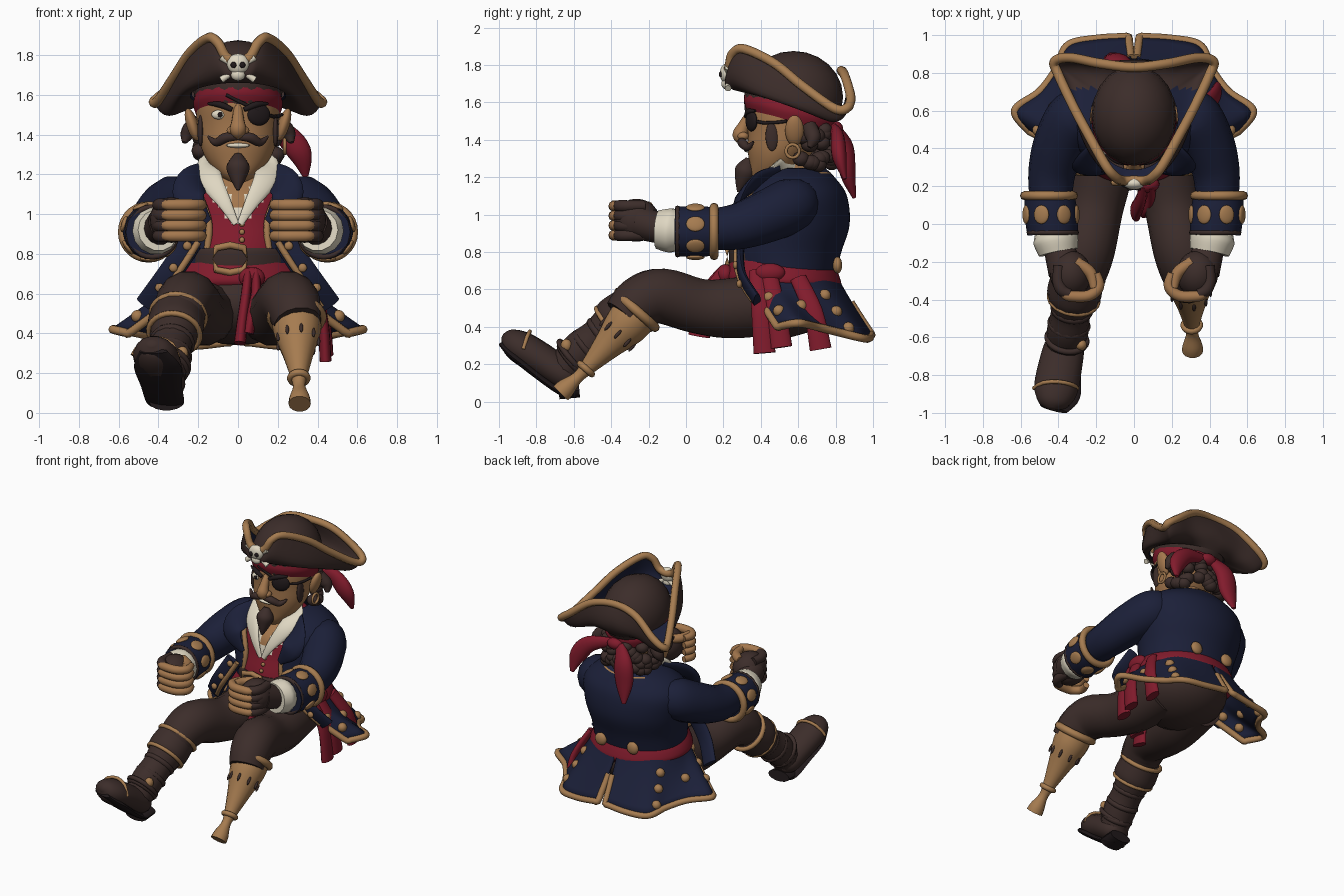
import bpy, bmesh, math, random
from mathutils import Vector

default_cube = bpy.data.objects.get("Cube")
if default_cube:
    bpy.data.objects.remove(default_cube)
random.seed(4)


def material(name, colour):
    m = bpy.data.materials.new(name)
    m.use_nodes = True
    m.diffuse_color = (*colour, 1)
    m.node_tree.nodes["Principled BSDF"].inputs["Base Color"].default_value = (*colour, 1)
    return m


NAVY = material("navy cloth", (.011, .014, .04))
BROWN = material("brown leather", (.045, .026, .023))
DARK = material("near black", (.015, .01, .011))
RED = material("red cloth", (.22, .011, .025))
GOLD = material("gold trim", (.38, .20, .08))
SKIN = material("tan skin", (.37, .185, .075))
WHITE = material("cream linen", (.74, .68, .54))


def finish(obj, name, mats):
    obj.name = name
    for m in mats:
        obj.data.materials.append(m)
    bpy.ops.object.select_all(action="DESELECT")
    obj.select_set(True)
    bpy.context.view_layer.objects.active = obj
    bpy.ops.object.shade_smooth_by_angle(angle=math.radians(50))


def spline(points, steps=5, closed=False):
    """Catmull-Rom through tuples of any length."""
    count = len(points)
    pick = (lambda i: points[i % count]) if closed else (lambda i: points[max(0, min(count - 1, i))])
    out = []
    for i in range(count if closed else count - 1):
        for j in range(steps):
            t = j / steps
            out.append(tuple(b + t / 2 * (c - a + t * (2 * a - 5 * b + 4 * c - d + t * (3 * (b - c) + d - a)))
                             for a, b, c, d in zip(pick(i - 1), pick(i), pick(i + 1), pick(i + 2))))
    return out if closed else out + [tuple(points[-1])]


def grid(name, rows, mats, wrap=False, cap=False, thick=0, rule=None):
    """Skin a list of equal rows of points."""
    bm = bmesh.new()
    vs = [[bm.verts.new(p) for p in row] for row in rows]
    n = len(rows[0])
    for a, b in zip(vs, vs[1:]):
        for i in range(n if wrap else n - 1):
            j = (i + 1) % n
            bm.faces.new((a[i], a[j], b[j], b[i]))
    if cap:
        bm.faces.new(vs[0])
        bm.faces.new(vs[-1])
    bmesh.ops.recalc_face_normals(bm, faces=bm.faces)
    if rule:
        for f in bm.faces:
            f.material_index = rule(f.calc_center_median())
    me = bpy.data.meshes.new(name)
    bm.to_mesh(me)
    bm.free()
    obj = bpy.data.objects.new(name, me)
    bpy.context.collection.objects.link(obj)
    if thick:
        mod = obj.modifiers.new("thickness", "SOLIDIFY")
        mod.thickness, mod.offset = thick, 0
    finish(obj, name, mats)


def tube(name, points, mat, flat=(1, 1), up=(0, 0, 1), steps=5, sides=14, closed=False):
    """Sweep an ellipse along points of (x, y, z, radius)."""
    path = spline(points, steps, closed)
    n, rows = len(path), []
    for i, p in enumerate(path):
        ahead = path[(i + 1) % n] if closed else path[min(i + 1, n - 1)]
        behind = path[i - 1] if closed else path[max(i - 1, 0)]
        t = (Vector(ahead[:3]) - Vector(behind[:3])).normalized()
        s = t.cross(Vector(up)).normalized()
        u = s.cross(t)
        rows.append([Vector(p[:3]) + p[3] * (s * math.cos(a) * flat[0] + u * math.sin(a) * flat[1])
                     for a in (math.tau * k / sides for k in range(sides))])
    if closed:
        rows.append(rows[0])
    grid(name, rows, [mat], wrap=True, cap=not closed)


def cord(name, points, radius, mat=GOLD, closed=False):
    tube(name, [(*p[:3], radius) for p in points], mat, steps=2, sides=8, closed=closed)


def ball(name, loc, size, mat, rot=(0, 0, 0)):
    bpy.ops.mesh.primitive_uv_sphere_add(segments=20, ring_count=12, location=loc, rotation=rot)
    bpy.context.object.scale = size
    finish(bpy.context.object, name, [mat])


def hoop(name, loc, direction, radius, thick, mat=GOLD):
    bpy.ops.mesh.primitive_torus_add(location=loc, major_radius=radius, minor_radius=thick, major_segments=28,
                                     minor_segments=8, rotation=Vector(direction).to_track_quat("Z", "Y").to_euler())
    finish(bpy.context.object, name, [mat])


def oval(z, cy, rx, ry, gap=0, tilt=0, n=56):
    """Horizontal oval of points, optionally open at the front."""
    out = []
    for i in range(n + 1 if gap else n):
        a = gap + (math.tau - 2 * gap) * i / n
        out.append(Vector((rx * math.sin(a), cy - ry * math.cos(a), z + tilt * math.cos(a))))
    return out


def lathe(name, sections, mats, rule=None, tilt=0):
    grid(name, [oval(*s, tilt=tilt) for s in spline(sections, 5)], mats, True, True, 0, rule)


# Torso: vest, shirt and bare chest coloured by a V neckline
def neckline(c):
    if c.y > .56:
        return 0
    return 2 if abs(c.x) < (c.z - 1.0) * .5 else 1 if abs(c.x) < (c.z - .92) * .8 else 0


lathe("vest_and_chest", [(.62, .5, .29, .26), (.8, .52, .29, .28), (.95, .56, .31, .275), (1.08, .57, .29, .25),
                         (1.17, .57, .2, .17), (1.23, .57, .12, .12)], [RED, WHITE, SKIN], neckline)
tube("neck", [(0, .58, 1.1, .12), (0, .55, 1.3, .11)], SKIN, up=(0, 1, 0))

# Open coat
coat = [oval(*s) for s in spline([(1.24, .6, .14, .14, .9), (1.19, .59, .28, .2, .75), (1.1, .58, .37, .27, .55),
                                  (.95, .57, .36, .295, .42), (.8, .54, .33, .28, .5), (.68, .53, .32, .26, .6)])]
grid("coat_body", coat, [NAVY], thick=.02)
cord("coat_collar_trim", coat[3][18:-18], .012)
lathe("sash", [(.6, .52, .32, .28), (.64, .52, .36, .31), (.69, .52, .35, .3), (.74, .52, .32, .28)], [RED], tilt=.02)
lathe("belt", [(.73, .52, .295, .285), (.75, .52, .3, .29), (.81, .52, .3, .29), (.83, .52, .295, .28)], [BROWN])
cord("belt_buckle", [(x - .04, .22, z) for x, z in ((-.07, .72), (.07, .72), (.07, .83), (-.07, .83))], .018, closed=True)
for i in range(3):
    ball("vest_button", (.02, .245 + i * .02, .87 + i * .04), (.014, .012, .014), GOLD)

for s, side in ((1, "left"), (-1, "right")):
    # Coat front edge, hanging flap, lapel, shirt collar
    cord(side + "_coat_front_trim", [row[0 if s > 0 else -1] for row in coat[6:20]], .018)
    flap = [(s * .2, .275, .86), (s * .27, .27, .75), (s * .34, .29, .65), (s * .42, .36, .54)]
    tube(side + "_coat_flap", [(x + s * .04, y + .02, z, .06) for x, y, z in flap], NAVY, (1, .35), up=(0, 1, 0))
    cord(side + "_coat_flap_trim", flap, .017)
    for x, y, z in flap[:3]:
        ball(side + "_flap_button", (x + s * .055, y - .005, z - .02), (.022, .015, .022), GOLD)
    tube(side + "_lapel", [(s * .15, .27, .96, .02), (s * .24, .28, 1.07, .075), (s * .23, .36, 1.16, .08),
                           (s * .15, .5, 1.23, .04)], NAVY, (1, .3), up=(0, 1, 0))
    tube(side + "_shirt_collar", [(s * .01, .275, .95, .015), (s * .07, .3, 1.06, .035), (s * .14, .38, 1.18, .06),
                                  (s * .14, .51, 1.26, .05), (0, .68, 1.26, .03)], WHITE, (1, .35), up=(0, 1, 0))
    # Flared coat skirt with trimmed hem and buttons
    hem = spline([(.55, .49, .40), (.63, .6, .42), (.5, .7, .40), (.41, .82, .37), (.35, .945, .34),
                  (.2, .98, .34), (.03, .99, .36)])
    skirt = []
    for r in range(9):
        t, row = r / 8, []
        for i, h in enumerate(hem):
            a = .6 + (math.pi - .61) * i / (len(hem) - 1)
            w = Vector((.32 * math.sin(a), .53 - .26 * math.cos(a), .7))
            p = w.lerp(Vector(h), t ** 1.15)
            row.append(Vector((s * p.x, p.y, .7 + (h[2] - .7) * t)))
        skirt.append(row)
    grid(side + "_coat_skirt", skirt, [NAVY], thick=.015)
    cord(side + "_skirt_trim", [r[0] for r in skirt] + skirt[-1][1:-1] + [r[-1] for r in skirt[:3:-1]], .022)
    for r, c in ((2, 3), (4, 3), (6, 3), (3, 18), (5, 18), (7, 18), (5, 10)):
        ball(side + "_skirt_button", skirt[r][c], (.032, .032, .032), GOLD)
    ball(side + "_back_button", (s * .13, .81, .73), (.045, .025, .045), GOLD)

    # Arm, turned-back cuff and shirt cuff
    tube(side + "_sleeve", [(s * .23, .6, 1.09, .1), (s * .31, .57, 1.055, .145), (s * .39, .43, .99, .14),
                            (s * .435, .27, .935, .125), (s * .44, .1, .92, .11)], NAVY)
    tube(side + "_cuff", [(s * .45, .16, .91, .13), (s * .44, .06, .91, .14), (s * .43, -.05, .91, .135)], NAVY)
    hoop(side + "_cuff_trim", (s * .45, .15, .91), (0, 1, 0), .13, .024)
    hoop(side + "_cuff_lining", (s * .43, -.045, .91), (0, 1, 0), .125, .014, BROWN)
    for a in range(7):
        b = a * math.tau / 7 + .3
        ball(side + "_cuff_button", (s * (.44 + .138 * math.cos(b)), .05, .91 + .138 * math.sin(b)), (.015, .05, .042),
             GOLD, (0, -s * b, 0))
    tube(side + "_shirt_cuff", [(s * .43, -.03, .91, .1), (s * .415, -.08, .915, .12), (s * .4, -.15, .92, .105)], WHITE)
    # Gloved fist with bare finger ends
    tube(side + "_glove_wrist", [(s * .4, -.12, .92, .08), (s * .36, -.25, .96, .095)], BROWN)
    ball(side + "_glove", (s * .335, -.265, .97), (.11, .125, .115), BROWN)
    for k in range(4):
        z = .89 + k * .052
        tube(side + "_glove_finger", [(s * .395, -.22, z, .03), (s * .4, -.3, z, .032), (s * .38, -.35, z, .033),
                                      (s * .34, -.37, z, .028)], BROWN, sides=10)
        tube(side + "_finger", [(s * .375, -.37, z, .02), (s * .34, -.382, z, .029), (s * .24, -.38, z, .03),
                                (s * .185, -.33, z, .028), (s * .2, -.26, z, .022)], SKIN, sides=10)
    tube(side + "_thumb", [(s * .31, -.2, 1.04, .03), (s * .23, -.26, 1.04, .032), (s * .21, -.34, 1.05, .022)], SKIN)

    # Thigh and knee
    tube(side + "_trouser_leg", [(s * .15, .5, .53, .17), (s * .18, .25, .5, .165), (s * .21, .07, .51, .15),
                                 (s * .25, -.13, .565, .15), (s * .28, -.25, .53, .14), (s * .3, -.33, .45, .12)], BROWN)

    # Ear, hair and brow
    ball(side + "_ear", (s * .23, .58, 1.45), (.03, .05, .085), SKIN, (0, s * .3, 0))
    ball(side + "_sideburn", (s * .188, .46, 1.42), (.016, .035, .08), BROWN)
    tube(side + "_hair_lock", [(s * .2, .66, 1.47, .04), (s * .25, .68, 1.41, .04), (s * .27, .66, 1.36, .012)], BROWN)
    tube(side + "_eyebrow", [(s * .03, .322, 1.525, .012), (s * .09, .335, 1.55, .016), (s * .15, .37, 1.555, .006)], DARK)
    tube(side + "_moustache", [(0, .3, 1.385, .014), (s * .06, .3, 1.385, .025), (s * .11, .33, 1.36, .02),
                               (s * .15, .36, 1.39, .006)], BROWN)
    ball(side + "_nostril", (s * .032, .305, 1.42), (.025, .03, .022), SKIN)

# Pelvis
ball("trouser_seat", (0, .49, .55), (.31, .31, .21), BROWN)

# Boot
leg_dir = Vector((-.07, -.4, -.33))
tube("boot_shaft", [(-.3, -.28, .49, .125), (-.32, -.38, .41, .125), (-.335, -.47, .34, .105), (-.35, -.56, .27, .11),
                    (-.365, -.63, .19, .1), (-.37, -.66, .13, .09)], BROWN)
tube("boot_cuff", [(-.3, -.27, .5, .135), (-.315, -.36, .43, .145), (-.32, -.4, .4, .135)], BROWN)
hoop("boot_cuff_trim", (-.3, -.28, .49), leg_dir, .135, .016)
hoop("boot_cuff_edge", (-.32, -.395, .4), leg_dir, .13, .014)
for i in range(3):
    hoop("boot_fold", Vector((-.33, -.45, .355)) + leg_dir * i * .2, leg_dir, .095, .02, BROWN)
hoop("boot_strap", (-.355, -.61, .24), leg_dir, .105, .016, BROWN)
ball("boot_strap_buckle", (-.28, -.64, .3), (.03, .03, .035), GOLD)
tube("boot_foot", [(-.36, -.58, .1, .04), (-.365, -.63, .13, .095), (-.39, -.75, .21, .11), (-.415, -.88, .29, .11),
                   (-.43, -.95, .335, .075), (-.435, -.98, .35, .02)], BROWN, (1.05, .8))
tube("boot_sole", [(-.36, -.6, .03, .05), (-.365, -.66, .05, .09), (-.385, -.78, .135, .1), (-.405, -.9, .235, .115),
                   (-.425, -.98, .31, .07)], DARK, (1.05, .22))
tube("boot_heel", [(-.36, -.57, .06, .085), (-.36, -.68, .05, .085)], DARK, (1, .45))
cord("boot_toe_seam", [(-.53, -.87, .29), (-.48, -.84, .36), (-.4, -.835, .375), (-.33, -.85, .345), (-.3, -.87, .28)], .011)

# Wooden leg
peg_dir = Vector((.01, -.36, -.41))
tube("wooden_leg", [(.295, -.25, .49, .12), (.297, -.32, .41, .12), (.302, -.42, .3, .08), (.306, -.53, .18, .042),
                    (.308, -.58, .13, .032), (.31, -.64, .075, .052), (.31, -.67, .045, .056)], GOLD)
hoop("wooden_leg_rim", (.295, -.26, .48), peg_dir, .125, .026)
hoop("wooden_leg_ring", (.306, -.535, .175), peg_dir, .042, .018)
for i in range(9):
    a, r = i * math.tau / 9, .105
    ball("wood_grain", (.3 + r * math.cos(a), -.365 + r * .75 * math.sin(a), .36 - r * .66 * math.sin(a)),
         (.009, .009, .03), BROWN, (-.72, 0, 0))

# Hanging sash ends
for path in ([(.05, .22, .7), (.04, .14, .6), (.02, .09, .45), (.01, .07, .35)],
             [(.09, .22, .7), (.09, .15, .6), (.07, .1, .5), (.05, .09, .40)],
             [(.33, .38, .7), (.42, .40, .5), (.44, .42, .26)], [(.34, .44, .7), (.43, .48, .5), (.45, .51, .29)],
             [(.35, .6, .66), (.43, .68, .48), (.44, .72, .28)]):
    n = len(path) - 1
    tube("sash_end", [(*p, .045 + .015 * i / n) for i, p in enumerate(path)], RED, (.5, 1), up=(0, 1, 0))
ball("sash_knot", (.07, .21, .68), (.065, .045, .055), RED)
ball("side_sash_knot", (.35, .45, .69), (.04, .08, .05), RED)

# Head and face
lathe("head", [(1.16, .45, .05, .07), (1.2, .46, .1, .11), (1.27, .48, .155, .14), (1.35, .51, .19, .18),
               (1.45, .54, .205, .21), (1.55, .55, .21, .225), (1.65, .55, .19, .21)], [SKIN])
tube("nose", [(0, .34, 1.54, .02), (0, .305, 1.47, .032), (0, .29, 1.425, .042), (0, .31, 1.39, .025)], SKIN, up=(0, 1, 0))
tube("goatee", [(0, .34, 1.3, .02), (0, .32, 1.24, .058), (0, .3, 1.18, .04), (0, .28, 1.12, .008)], BROWN, up=(0, 1, 0))
ball("teeth", (0, .33, 1.345), (.06, .02, .012), WHITE)
ball("eye", (-.095, .355, 1.5), (.038, .02, .024), WHITE)
ball("pupil", (-.09, .335, 1.5), (.012, .006, .014), DARK)
ball("eye_patch", (.105, .35, 1.5), (.062, .022, .055), DARK, (0, 0, .4))
cord("patch_strap", [(-.06, .32, 1.6), (.1, .335, 1.52), (.18, .42, 1.49), (.22, .54, 1.5)], .009, DARK)
hoop("earring", (.235, .57, 1.34), (1, 0, 0), .035, .009)
for i in range(45):
    a, z = random.uniform(-1.5, 1.5), random.uniform(1.26, 1.46)
    ball("hair_curl", (.19 * math.sin(a), .6 + .18 * math.cos(a), z), (.045, .045, .04), BROWN)

# Bandana and its tails
lathe("bandana", [(1.5, .555, .21, .23), (1.55, .555, .225, .245), (1.6, .555, .215, .235)], [RED], tilt=.06)
ball("bandana_knot", (.02, .8, 1.46), (.06, .04, .04), RED)
for path in ([(-.02, .8, 1.46, .035), (-.08, .85, 1.36, .07), (-.1, .865, 1.22, .065), (-.12, .9, 1.09, .015)],
             [(.06, .79, 1.46, .03), (.22, .81, 1.41, .055), (.31, .82, 1.31, .06), (.34, .85, 1.19, .015)]):
    tube("bandana_tail", path, RED, (1, .65), up=(0, 1, 0))

# Three-cornered hat
half = [(.06, .23, 1.79), (.1, .25, 1.86), (.15, .31, 1.885), (.24, .47, 1.81), (.32, .62, 1.69), (.4, .79, 1.57),
        (.42, .86, 1.57), (.34, .88, 1.63), (.18, .85, 1.74)]
edge = spline([(0, .23, 1.77)] + half + [(0, .83, 1.77)] + [(-x, y, z) for x, y, z in half[::-1]], closed=True)


def brim(inset):
    rows = []
    for r in range(9):
        t, row = r / 8, []
        for e in edge:
            out = Vector((e[0], e[1] - .55, 0)).normalized()
            y = .55 + .27 * out.y
            p = Vector((.24 * out.x, y, 1.66 - (y - .28) * .24)).lerp(Vector(e), t)
            bulge = math.sin(math.pi * t)
            drop = .015 + .06 * abs(out.x)
            row.append(p + out * (.045 * bulge - inset) + Vector((0, 0, inset - drop * bulge)))
        rows.append(row)
    return rows


grid("hat_brim", brim(0), [BROWN], wrap=True)
grid("hat_lining", brim(.008), [NAVY, BROWN], wrap=True, rule=lambda c: int(c.y > .72))
cord("hat_trim", edge, .026, closed=True)
ball("hat_crown", (0, .575, 1.63), (.225, .265, .245), BROWN)

# Skull badge on the hat front
ball("badge_skull", (0, .215, 1.755), (.056, .034, .052), WHITE)
ball("badge_jaw", (0, .215, 1.7), (.036, .026, .03), WHITE)
for s in (1, -1):
    ball("badge_eye_socket", (s * .022, .186, 1.75), (.015, .01, .016), DARK)
    tube("badge_bone", [(s * .085, .225, 1.79, .018), (0, .225, 1.73, .012), (-s * .085, .225, 1.675, .018)], WHITE)
